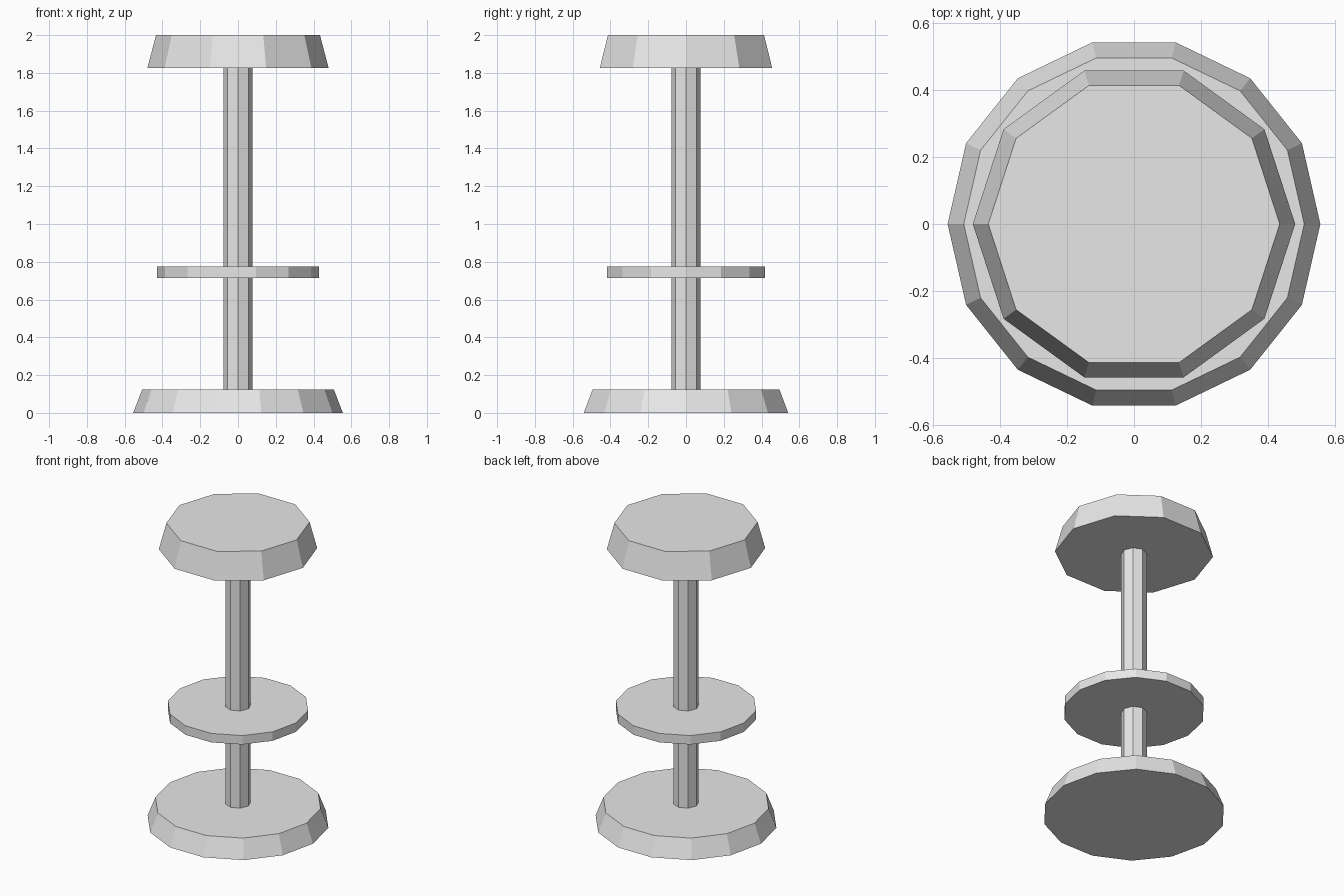
import bpy

if "Cube" in bpy.data.objects:
    bpy.data.objects.remove(bpy.data.objects["Cube"])

# One plain grey for the whole stool
grey = bpy.data.materials.new("light_grey")
grey.diffuse_color = (0.8, 0.8, 0.8, 1.0)
grey.use_nodes = True
grey.node_tree.nodes["Principled BSDF"].inputs["Base Color"].default_value = grey.diffuse_color


def disc(name, sides, r_bottom, r_top, z0, z1):
    """Flat-shaded tapered prism with a corner on the +x axis."""
    bpy.ops.mesh.primitive_cone_add(
        vertices=sides, radius1=r_bottom, radius2=r_top,
        depth=z1 - z0, location=(0, 0, (z0 + z1) / 2))
    ob = bpy.context.object
    ob.name = name
    # Primitive corners start on +y; turn them onto +x
    ob.rotation_euler.z = -1.5707963
    ob.data.materials.append(grey)
    return ob


# Tapered floor base
disc("base", 14, 0.555, 0.507, 0.0, 0.125)
# Central column
disc("pole", 8, 0.078, 0.078, 0.125, 1.825)
# Foot rest disc
disc("footrest", 14, 0.43, 0.43, 0.715, 0.775)
# Tapered seat
disc("seat", 10, 0.48, 0.434, 1.825, 2.0)
